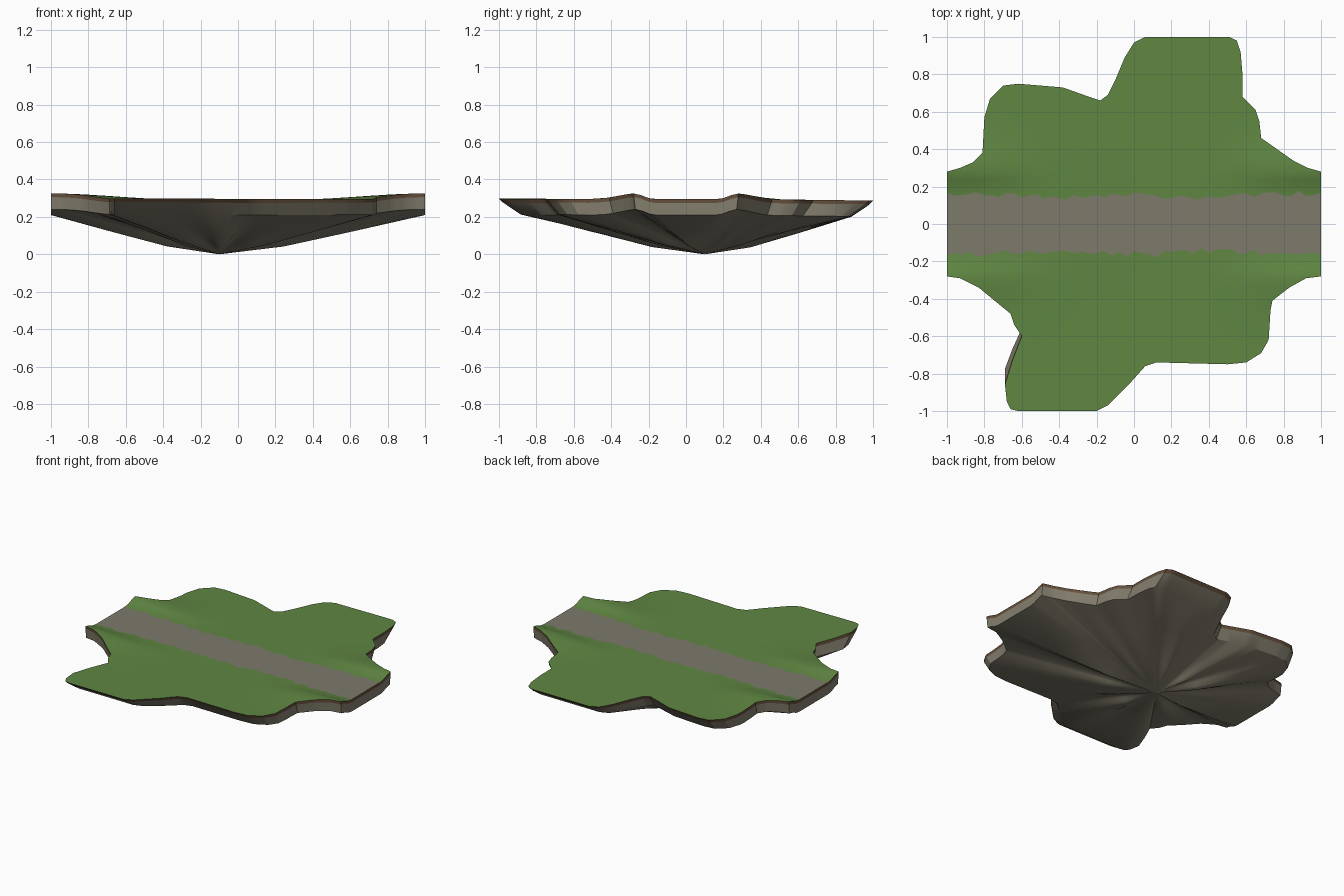
import bpy, bmesh, math, random
from mathutils import Vector

random.seed(4)
cube = bpy.data.objects.get("Cube")
if cube:
    bpy.data.objects.remove(cube, do_unlink=True)


def material(name, colour):
    mat = bpy.data.materials.new(name)
    mat.use_nodes = True
    mat.diffuse_color = (*colour, 1)
    mat.node_tree.nodes["Principled BSDF"].inputs["Base Color"].default_value = (*colour, 1)
    return mat


GRASS, ROAD, SOIL, ROCK = range(4)
parts = [
    ("grass_top", material("grass green", (0.115, 0.24, 0.055))),
    ("road", material("road grey", (0.205, 0.195, 0.145))),
    ("soil_rim", material("soil brown", (0.13, 0.08, 0.045))),
    ("rock_underside", material("rock grey", (0.23, 0.21, 0.155))),
]

# Coastline of the island, in hundredths
outline = [
    (100, -28), (100, 28), (93, 30), (85, 34), (68, 46), (67, 55), (65, 61), (58, 68),
    (58, 80), (57, 92), (55, 98), (51, 100), (6, 100), (0, 97), (-5, 89), (-10, 77),
    (-14, 69), (-18, 66), (-24, 68), (-38, 73), (-62, 75), (-70, 74), (-77, 67), (-80, 57),
    (-81, 38), (-86, 33), (-93, 30), (-100, 28), (-100, -28), (-93, -29), (-83, -34),
    (-66, -48), (-64, -54), (-60, -60), (-65, -73), (-69, -86), (-68, -95), (-66, -99),
    (-62, -100), (-20, -100), (-14, -97), (-2, -85), (6, -76), (12, -74), (50, -75),
    (60, -74), (68, -69), (72, -62), (73, -46), (74, -41), (83, -34), (92, -29),
]
ROAD_HALF = 0.15
APEX = Vector((-0.1, 0.1, 0.0))


def smooth(a, b, v):
    t = min(max((v - a) / (b - a), 0), 1)
    return t * t * (3 - 2 * t)


def top_height(x, y):
    # Level ground with a bank along each side of the road, highest at the ends
    ay = abs(y)
    bank = smooth(0.17, 0.28, ay) * (1 - smooth(0.28, 0.52, ay))
    return 0.291 + 0.004 * abs(x) - 0.006 * y * ay + 0.03 * smooth(0.3, 1, abs(x)) * bank


# Top surface: outline cut by a grid
bm = bmesh.new()
bm.faces.new([bm.verts.new((x / 100, y / 100, 0)) for x, y in outline])


def cut(point, normal):
    bmesh.ops.bisect_plane(bm, geom=bm.verts[:] + bm.edges[:] + bm.faces[:],
                           dist=1e-5, plane_co=point, plane_no=normal)


for y in (ROAD_HALF, 0.2, 0.24, 0.28, 0.34, 0.42, 0.52, 0.7):
    for side in (-1, 1):
        cut((0, side * y, 0), (0, 1, 0))
for i in range(-24, 25):
    cut((i * 0.04, 0, 0), (1, 0, 0))

for f in bm.faces:
    f.material_index = ROAD if abs(f.calc_center_median().y) < ROAD_HALF else GRASS

# Ragged road edges, widest in the middle and at the ends
for v in bm.verts:
    x = abs(v.co.x)
    if abs(abs(v.co.y) - ROAD_HALF) < 1e-3:
        width = 0.145 + 0.02 * smooth(0.4, 1, x)
        if x < 0.13:
            width += random.uniform(0, 0.035)
        elif x < 0.97:
            width += random.uniform(-0.015, 0.015)
        v.co.y = math.copysign(width, v.co.y)
    v.co.z = top_height(v.co.x, v.co.y)

# Rim and underside: pull the border down ring by ring
ring = [e for e in bm.edges if e.is_boundary]


def extend(edges, index, move):
    new = bmesh.ops.extrude_edge_only(bm, edges=edges)["geom"]
    for item in new:
        if isinstance(item, bmesh.types.BMFace):
            item.material_index = index
        elif isinstance(item, bmesh.types.BMVert):
            item.co = move(item.co.copy())
    return [e for e in new if isinstance(e, bmesh.types.BMEdge) and e.is_boundary]


def taper(co, amount, drop):
    return Vector((co.x, co.y * (1 - amount * abs(co.y)), co.z - drop))


def toward_apex(keep, height):
    def move(co):
        p = APEX.lerp(co, keep)
        angle = math.atan2(co.y - APEX.y, co.x - APEX.x)
        ridge = math.sin(angle * 9) + math.sin(angle * 14 + 1)
        p.z = height * co.z + 0.006 * ridge
        return p
    return move


ring = extend(ring, SOIL, lambda co: taper(co, 0.02, 0.02))
ring = extend(ring, ROCK, lambda co: taper(co, 0.1, 0.065))
ring = extend(ring, ROCK, toward_apex(0.65, 0.63))
ring = extend(ring, ROCK, toward_apex(0.48, 0.42))
tip = list({v for e in extend(ring, ROCK, lambda co: APEX.copy()) for v in e.verts})
bmesh.ops.pointmerge(bm, verts=tip, merge_co=APEX)
bmesh.ops.triangulate(bm, faces=bm.faces[:])
bmesh.ops.recalc_face_normals(bm, faces=bm.faces[:])

# One object per part
for index, (name, mat) in enumerate(parts):
    piece = bm.copy()
    other = [f for f in piece.faces if f.material_index != index]
    bmesh.ops.delete(piece, geom=other, context="FACES")
    for f in piece.faces:
        f.material_index = 0
    mesh = bpy.data.meshes.new(name)
    piece.to_mesh(mesh)
    piece.free()
    mesh.materials.append(mat)
    obj = bpy.data.objects.new(name, mesh)
    bpy.context.collection.objects.link(obj)
    bpy.ops.object.select_all(action="DESELECT")
    obj.select_set(True)
    bpy.context.view_layer.objects.active = obj
    bpy.ops.object.shade_smooth_by_angle(angle=math.radians(30))
bm.free()
